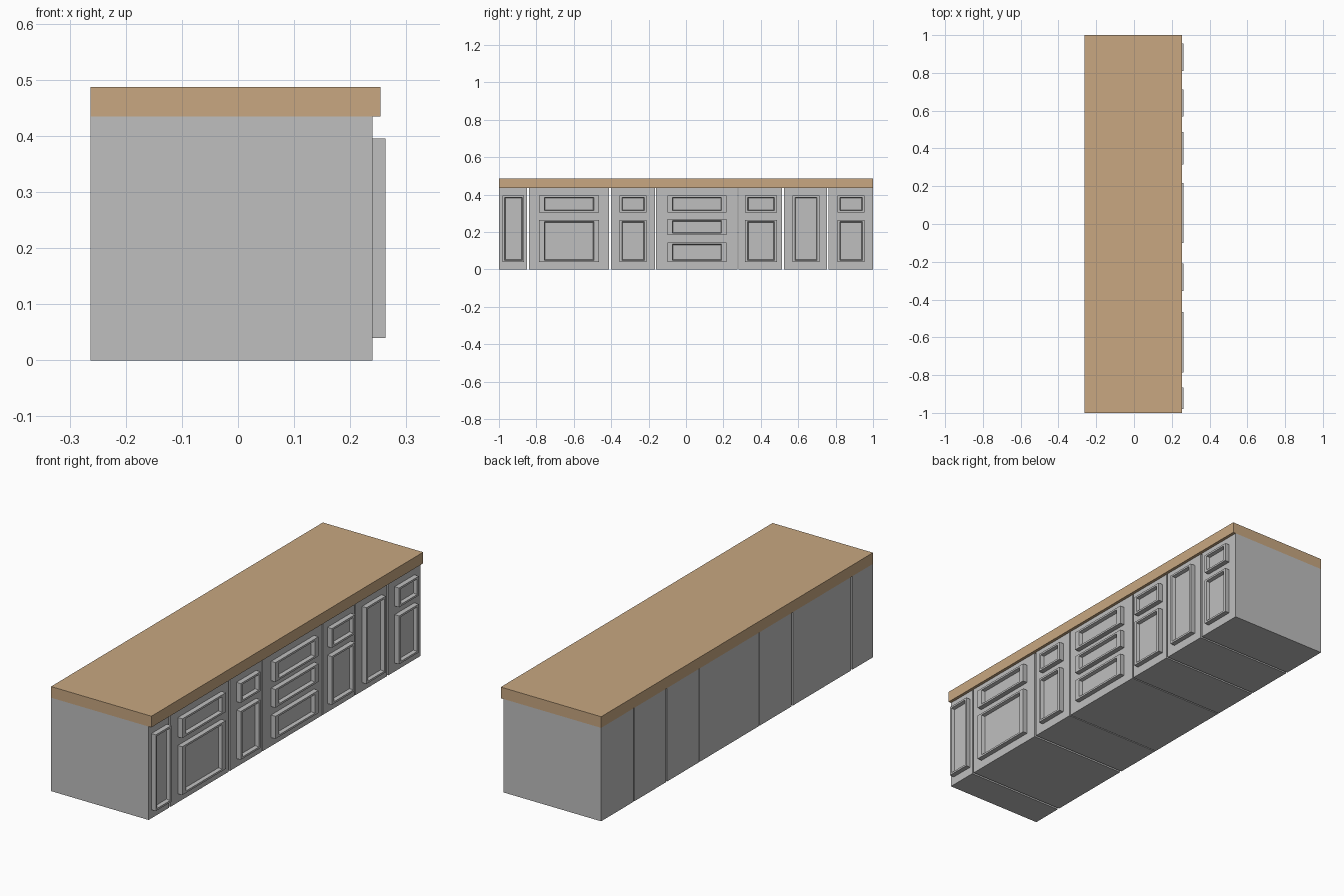
import bpy, bmesh

cube = bpy.data.objects.get("Cube")
if cube:
    bpy.data.objects.remove(cube, do_unlink=True)


def make_material(name, rgb):
    mat = bpy.data.materials.new(name)
    mat.use_nodes = True
    mat.diffuse_color = (*rgb, 1)
    mat.node_tree.nodes["Principled BSDF"].inputs["Base Color"].default_value = (*rgb, 1)
    return mat


paint = make_material("grey paint", (0.52, 0.52, 0.52))
wood = make_material("light wood", (0.58, 0.39, 0.22))


def box(name, lo, hi, mat, recess=None):
    """Box between two corners; recess = (side margin, top margin, depth) on +x."""
    bm = bmesh.new()
    bmesh.ops.create_cube(bm, size=1)
    for v in bm.verts:
        v.co = [lo[i] if v.co[i] < 0 else hi[i] for i in range(3)]
    if recess:
        side, top, depth = recess
        face = max(bm.faces, key=lambda f: f.normal.x)
        mid = face.calc_center_median()

        def shrink(dy, dz, dx):
            for v in face.verts:
                v.co.y += dy if v.co.y < mid.y else -dy
                v.co.z += dz if v.co.z < mid.z else -dz
                v.co.x -= dx

        # Frame border, then the slightly sloped recess walls
        bmesh.ops.inset_individual(bm, faces=[face], thickness=0)
        shrink(side, top, 0)
        bmesh.ops.inset_individual(bm, faces=[face], thickness=0)
        shrink(0.004, 0.004, depth)
    mesh = bpy.data.meshes.new(name)
    bm.to_mesh(mesh)
    bm.free()
    mesh.materials.append(mat)
    obj = bpy.data.objects.new(name, mesh)
    bpy.context.collection.objects.link(obj)
    return obj


BACK, FRONT, DOOR = -0.263, 0.24, 0.263
TOP = 0.435

# Height ranges of the fronts for each cabinet type
FULL = [(0.04, 0.395)]
DRAWER_DOOR = [(0.04, 0.265), (0.305, 0.395)]
DRAWERS = [(0.04, 0.145), (0.185, 0.27), (0.305, 0.395)]

# Cabinet start, end, front start, front end, type
cabinets = [
    (-1, -0.85, -0.98, -0.865, FULL),
    (-0.84, -0.412, -0.785, -0.465, DRAWER_DOOR),
    (-0.402, -0.166, -0.355, -0.21, DRAWER_DOOR),
    (-0.161, 0.275, -0.1, 0.217, DRAWERS),
    (0.281, 0.514, 0.315, 0.487, DRAWER_DOOR),
    (0.523, 0.754, 0.57, 0.713, FULL),
    (0.763, 1, 0.81, 0.955, DRAWER_DOOR),
]

for n, (y0, y1, d0, d1, fronts) in enumerate(cabinets, 1):
    box(f"cabinet_{n}", (BACK, y0, 0), (FRONT, y1, TOP), paint)
    for k, (z0, z1) in enumerate(fronts, 1):
        kind = "door" if z1 - z0 > 0.2 else "drawer"
        box(f"cabinet_{n}_{kind}_{k}", (FRONT, d0, z0), (DOOR, d1, z1), paint,
            recess=((d1 - d0) * 0.085, 0.009, 0.016))

# Countertop
box("countertop", (BACK, -1, TOP), (0.254, 1, 0.487), wood)
